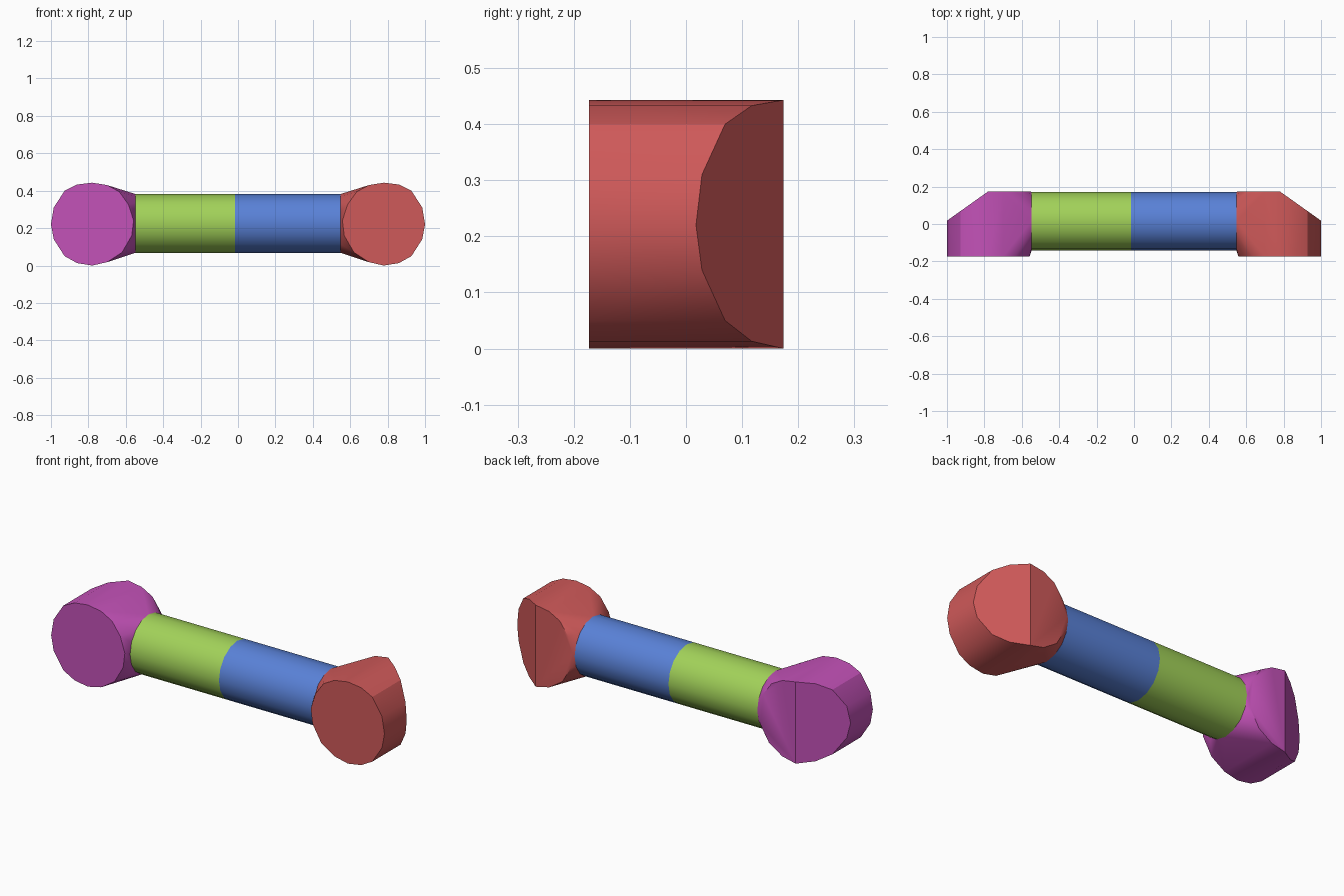
import bpy, bmesh, math
from mathutils import Matrix

cube = bpy.data.objects.get("Cube")
if cube:
    bpy.data.objects.remove(cube, do_unlink=True)


def material(name, rgb):
    m = bpy.data.materials.new(name)
    m.use_nodes = True
    m.diffuse_color = (*rgb, 1)
    m.node_tree.nodes["Principled BSDF"].inputs["Base Color"].default_value = (*rgb, 1)
    return m


def finish(name, bm, mat, angle):
    bmesh.ops.recalc_face_normals(bm, faces=bm.faces)
    mesh = bpy.data.meshes.new(name)
    bm.to_mesh(mesh)
    bm.free()
    mesh.materials.append(mat)
    ob = bpy.data.objects.new(name, mesh)
    bpy.context.collection.objects.link(ob)
    bpy.ops.object.select_all(action='DESELECT')
    ob.select_set(True)
    bpy.context.view_layer.objects.active = ob
    bpy.ops.object.shade_smooth_by_angle(angle=math.radians(angle))
    return ob


FRONT, BACK, MID_X = -0.173, 0.174, 0.78
TUBE_Y, TUBE_Z, TUBE_R, TUBE_END = 0.015, 0.225, 0.157, 0.548

# Elbow outline seen from the front (x, z)
OUTLINE = [(0.78, 0.443), (0.86, 0.433), (0.927, 0.4), (0.985, 0.31), (1.0, 0.22),
           (0.985, 0.14), (0.927, 0.05), (0.86, 0.013), (0.78, 0.0), (0.7, 0.018),
           (0.62, 0.07), (0.568, 0.16), (0.558, 0.24), (0.585, 0.325),
           (0.635, 0.395), (0.7, 0.43)]


def elbow(name, side, mat):
    """Short cylinder facing front, mitred at the outer back, flaring into the tube."""
    bm = bmesh.new()
    for x, z in OUTLINE:
        bm.verts.new((side * x, FRONT, z))
        back = BACK - max(0, x - MID_X) * 0.71
        bm.verts.new((side * x, back, z))
    # Round collar where the tube enters
    for i in range(16):
        a = math.tau * i / 16
        bm.verts.new((side * TUBE_END, TUBE_Y + TUBE_R * math.cos(a),
                      TUBE_Z + TUBE_R * math.sin(a)))
    hull = bmesh.ops.convex_hull(bm, input=bm.verts)
    loose = {g for g in hull["geom_interior"] + hull["geom_unused"]
             if isinstance(g, bmesh.types.BMVert)}
    bmesh.ops.delete(bm, geom=list(loose), context='VERTS')
    bmesh.ops.dissolve_limit(bm, angle_limit=math.radians(1),
                             verts=bm.verts, edges=bm.edges)
    finish(name, bm, mat, 30)


def tube(name, x0, x1, mat):
    bm = bmesh.new()
    bmesh.ops.create_cone(
        bm, cap_ends=True, segments=16, radius1=TUBE_R, radius2=TUBE_R, depth=x1 - x0,
        matrix=Matrix.Translation(((x0 + x1) / 2, TUBE_Y, TUBE_Z))
        @ Matrix.Rotation(math.pi / 2, 4, 'Y'))
    finish(name, bm, mat, 30)


# Two-part bar with an elbow at each end
elbow("right_elbow", -1, material("magenta", (0.55, 0.084, 0.48)))
tube("right_tube", -TUBE_END, -0.015, material("lime_green", (0.36, 0.64, 0.10)))
tube("left_tube", -0.015, TUBE_END, material("blue", (0.10, 0.22, 0.68)))
elbow("left_elbow", 1, material("red", (0.62, 0.10, 0.10)))
